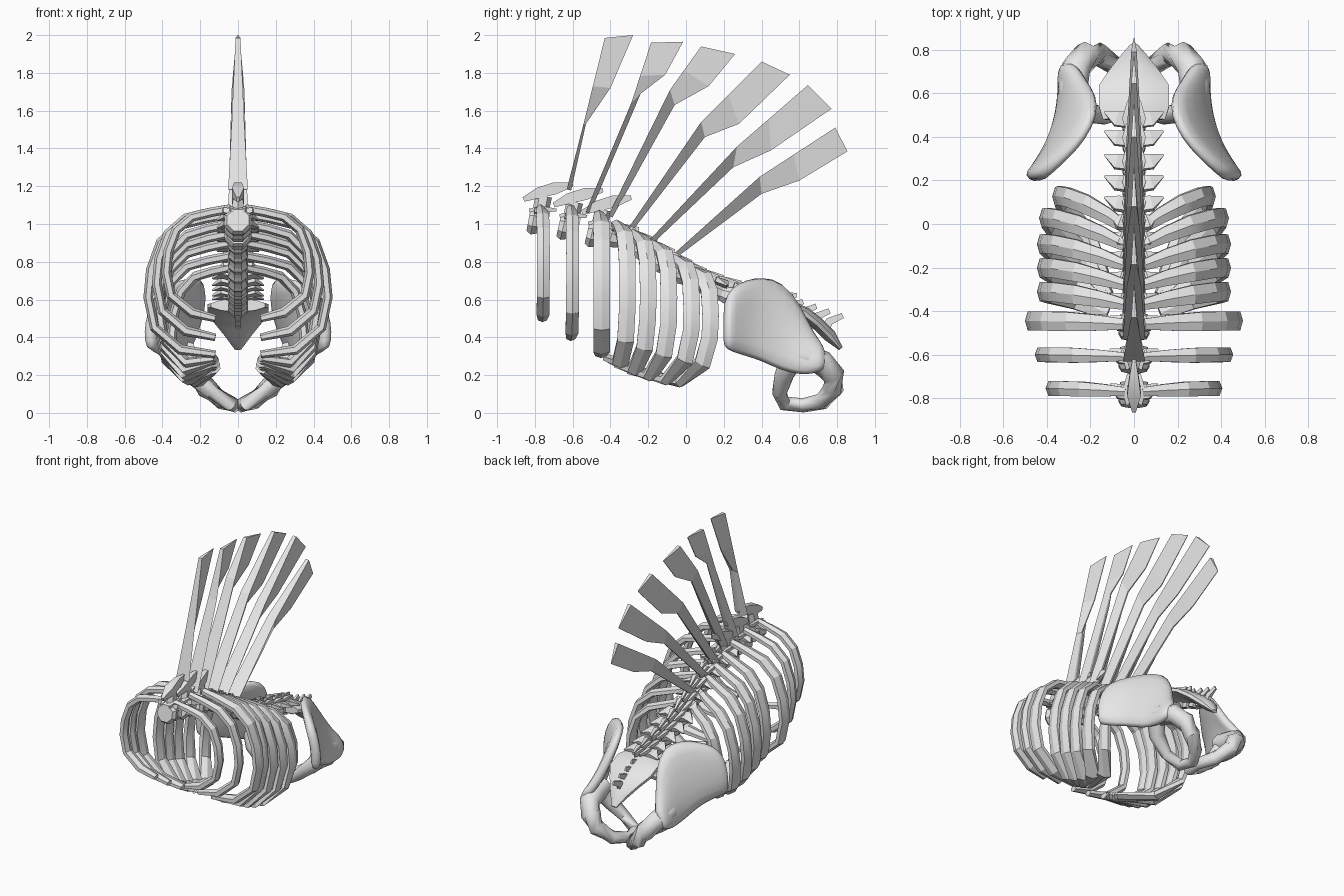
import bpy, bmesh, math
from mathutils import Vector

if "Cube" in bpy.data.objects:
    bpy.data.objects.remove(bpy.data.objects["Cube"], do_unlink=True)

bone = bpy.data.materials.new("bone_grey")
bone.use_nodes = True
GREY = (0.8, 0.8, 0.8, 1)
bone.diffuse_color = GREY
bone.node_tree.nodes["Principled BSDF"].inputs["Base Color"].default_value = GREY


def finish(name, bm, mirror=False, smooth=0, thick=0, subdiv=0):
    """Turn a bmesh into a named object, with optional modifiers."""
    bmesh.ops.recalc_face_normals(bm, faces=bm.faces)
    mesh = bpy.data.meshes.new(name)
    bm.to_mesh(mesh)
    bm.free()
    mesh.materials.append(bone)
    ob = bpy.data.objects.new(name, mesh)
    bpy.context.collection.objects.link(ob)
    if thick:
        mod = ob.modifiers.new("thickness", 'SOLIDIFY')
        mod.thickness, mod.offset = thick, 0
    if subdiv:
        ob.modifiers.new("rounding", 'SUBSURF').levels = subdiv
        ob.modifiers["rounding"].render_levels = subdiv
    if mirror:
        ob.modifiers.new("other_side", 'MIRROR').use_mirror_merge = False
    if smooth:
        bpy.ops.object.select_all(action='DESELECT')
        ob.select_set(True)
        bpy.context.view_layer.objects.active = ob
        bpy.ops.object.shade_smooth_by_angle(angle=math.radians(smooth))
    return ob


def skin(bm, rings):
    """Bridge a list of point rings and cap both ends."""
    rows = [[bm.verts.new(p) for p in ring] for ring in rings]
    n = len(rows[0])
    for a, b in zip(rows, rows[1:]):
        for i in range(n):
            j = (i + 1) % n
            bm.faces.new((a[i], a[j], b[j], b[i]))
    bm.faces.new(rows[0])
    bm.faces.new(rows[-1])


def sweep(bm, path, sizes, sides=6, wide=(0, 1, 0)):
    """Sweep an ellipse along a path; sizes are (along wide, across) radii."""
    path = [Vector(p) for p in path]
    rings = []
    for i, p in enumerate(path):
        t = (path[min(i + 1, len(path) - 1)] - path[max(i - 1, 0)]).normalized()
        w = Vector(wide)
        w = (w - t * w.dot(t)).normalized()
        c = t.cross(w)
        a, b = sizes[i] if isinstance(sizes[i], tuple) else (sizes[i], sizes[i])
        turns = [math.tau * (k + 0.5) / sides for k in range(sides)]
        rings.append([p + w * a * math.cos(u) + c * b * math.sin(u) for u in turns])
    skin(bm, rings)


# Ribs: one shared arc, stretched per rib; the rear tips sweep forward and up
ARC = [(.1, 0), (.36, .03), (.64, .075), (.86, .2), (.97, .4), (1, .6), (.93, .82), (.64, .98)]
SWING = [0, .4, .75, .95, 1, .99, .9, .62]
# head y, head z, lowest z, half width, middle y, tip y, tip z
RIBS = [(-.77, 1.08, .52, .38, -.755, -.76, .5), (-.61, 1.08, .42, .43, -.6, -.61, .4),
        (-.46, 1.05, .32, .475, -.445, -.45, .31), (-.37, 1.0, .25, .42, -.31, -.41, .29),
        (-.28, .95, .21, .42, -.2, -.39, .28), (-.19, .9, .18, .42, -.09, -.36, .26),
        (-.1, .83, .16, .41, .03, -.33, .25), (-.02, .77, .15, .35, .13, -.3, .23)]
# thickness along the spine and across, from head to tip
RIB_SIZES = [(.026, .024), (.038, .025)] + [(.046, .026)] * 5 + [(.046, .028), (.032, .02)]
for n, (hy, hz, low, half, mid, tip, tip_z) in enumerate(RIBS):
    path = []
    for i, ((fx, fz), s) in enumerate(zip(ARC, SWING)):
        start = hy if i < 4 else tip
        path.append((half * fx, start + (mid - start) * s, hz + (low - hz) * fz))
    path.append((.12, tip, tip_z))
    bm = bmesh.new()
    grow = .85 if n < 2 else 1.1
    sweep(bm, path, [(a * grow, b) for a, b in RIB_SIZES])
    finish(f"rib_pair_{n + 1}", bm, mirror=True, smooth=25)

# Vertebrae: body, side processes, joint wings and top process
SPINE = [(-.78, 1.01), (-.62, .98), (-.47, .94), (-.37, .92), (-.28, .88), (-.19, .83),
         (-.1, .775), (-.02, .725), (.07, .68), (.17, .64), (.27, .61), (.38, .58), (.47, .56)]
for n, (y, z) in enumerate(SPINE):
    before, after = SPINE[max(n - 1, 0)], SPINE[min(n + 1, len(SPINE) - 1)]
    d = Vector((0, after[0] - before[0], after[1] - before[1])).normalized()
    up = Vector((0, -d.z, d.y))
    c = Vector((0, y, z))
    side = Vector((1, 0, 0))
    bm = bmesh.new()
    r = 0.078 if n < 3 else 0.058
    sweep(bm, [c - d * .055, c - d * .03, c + d * .02, c + d * .05],
          [r * .8, r, r * .75, r * .9], 8, side)
    reach = .135 if n > 7 else .11
    for s in (-1, 1):
        sweep(bm, [c + up * .04, c + side * s * reach * .6 + up * .06,
                   c + side * s * reach + up * .05 + d * .035],
              [(.055, .022), (.048, .02), (.006, .005)], 4, d)
        sweep(bm, [c + side * s * .03 + up * .05 - d * .06, c + side * s * .04 + up * .07,
                   c + side * s * .025 + up * .08 + d * .08],
              [(.01, .015), (.02, .025), (.008, .01)], 4, side)
    if n < 3:
        # Long backswept plate on the foremost vertebrae
        sweep(bm, [c + Vector(v) for v in ((0, -.08, .12), (0, 0, .155), (0, .09, .18), (0, .18, .2))],
              [(.012, .018), (.045, .04), (.028, .045), (.006, .016)], 4, side)
        sweep(bm, [c, c + up * .14], [(.04, .04), (.03, .045)], 6, side)
    else:
        sweep(bm, [c + up * .03, c + up * .07 + d * .02, c + up * .085 + d * .1],
              [(.02, .035), (.016, .03), (.005, .018)], 4, side)
    finish(f"vertebra_{n + 1}", bm, smooth=25)

# Tall blades: base, narrow knee (front, back), shoulder back, top (front, back)
BLADES = [((-.62, 1.18), (-.545, 1.52), (-.53, 1.53), (-.4, 1.72), (-.43, 1.985), (-.28, 2)),
          ((-.52, 1.06), (-.29, 1.64), (-.24, 1.69), (-.11, 1.79), (-.185, 1.96), (-.015, 1.965)),
          ((-.4, 1.04), (-.085, 1.71), (-.06, 1.63), (.12, 1.73), (.08, 1.94), (.26, 1.9)),
          ((-.31, .95), (.08, 1.54), (.1, 1.46), (.28, 1.53), (.4, 1.86), (.55, 1.79)),
          ((-.2, .89), (.27, 1.41), (.25, 1.3), (.45, 1.39), (.645, 1.735), (.77, 1.61)),
          ((-.06, .83), (.39, 1.25), (.4, 1.16), (.6, 1.23), (.79, 1.51), (.855, 1.385))]
for n, points in enumerate(BLADES):
    base, kf, kb, sb, tf, tb = [Vector((0, *p)) for p in points]
    lean = (kf - base).normalized()
    off = Vector((0, -lean.z, lean.y)) * .012
    pairs = [(base + off, base - off), (kf, kb), (kf.lerp(tf, .45), sb), (tf, tb)]
    rings = []
    for (f, b), w in zip(pairs, (.052, .034, .025, .013)):
        # Wide front face, thin trailing edge
        x = Vector((w, 0, 0))
        rings.append([f - x, f + x, b + x * .12, b - x * .12])
    bm = bmesh.new()
    skin(bm, rings)
    finish(f"tall_blade_{n + 1}", bm)

# Sacrum: tapering shield with short top processes
SACRUM = [(.48, .57, .15), (.54, .565, .17), (.63, .525, .17), (.7, .47, .12), (.76, .41, .07), (.82, .34, .02)]
bm = bmesh.new()
sweep(bm, [(0, y, z) for y, z, w in SACRUM],
      [(w, min(.035, w * .6)) for y, z, w in SACRUM], 10, (1, 0, 0))
finish("sacrum", bm, smooth=40)
for n in range(4):
    y, z = .52 + n * .07, .56 - n * .025
    bm = bmesh.new()
    sweep(bm, [(0, y, z - .06), (0, y + .03, z), (0, y + .1, z + .03)],
          [(.02, .035), (.016, .03), (.008, .02)], 4, (1, 0, 0))
    finish(f"sacral_process_{n + 1}", bm)

# Hip blade: curved sheet, lower edge outside and crest inside
# y, lower x, lower z, crest x, crest z
HIP = [(.205, .475, .34, .43, .6), (.24, .45, .32, .39, .67), (.32, .405, .295, .3, .71),
       (.4, .375, .27, .225, .725), (.51, .345, .215, .17, .705), (.6, .335, .2, .175, .58),
       (.66, .33, .2, .22, .43), (.74, .305, .23, .27, .33)]
bm = bmesh.new()
rows = []
for y, lx, lz, cx, cz in HIP:
    row = []
    for k in range(4):
        f = k / 3
        bulge = .03 * math.sin(math.pi * f)
        row.append(bm.verts.new((lx + (cx - lx) * f + bulge, y, lz + (cz - lz) * f)))
    rows.append(row)
for a, b in zip(rows, rows[1:]):
    for k in range(3):
        bm.faces.new((a[k], a[k + 1], b[k + 1], b[k]))
finish("hip_blade", bm, mirror=True, smooth=60, thick=.065, subdiv=1)

# Lower hip ring: loops back, under and forward around an opening
bm = bmesh.new()
sweep(bm, [(.28, .54, .32), (.28, .64, .29), (.265, .72, .265), (.215, .775, .205), (.165, .78, .13),
           (.08, .72, .06), (.02, .62, .04), (.04, .52, .05), (.14, .495, .11),
           (.24, .52, .2), (.28, .56, .28)],
      [.065, .07, .068, .066, .056, .045, .038, .04, .04, .052, .06], 8, (1, 0, .3))
finish("hip_ring", bm, mirror=True, smooth=50)
